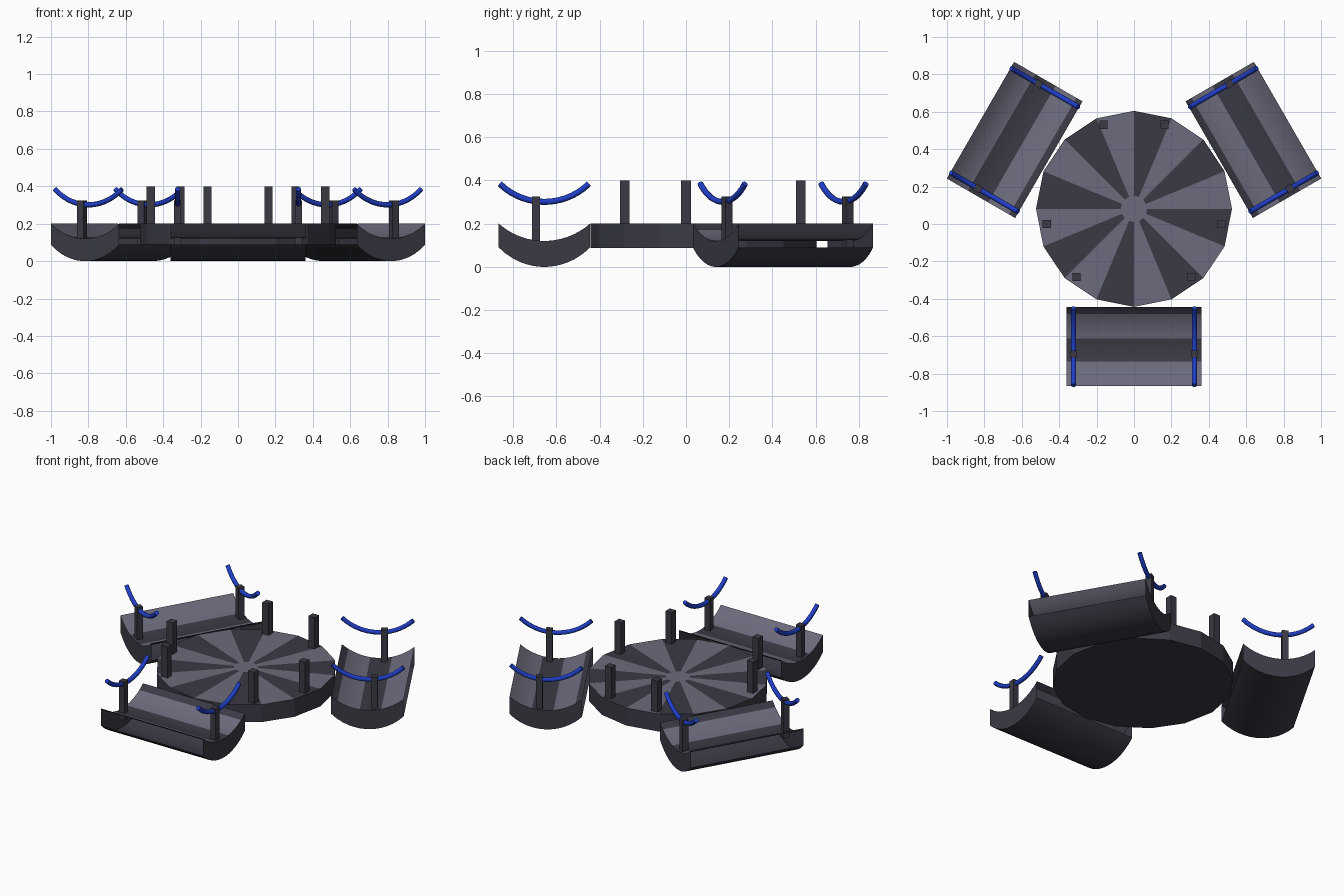
import bpy, bmesh, math
from mathutils import Matrix, Vector

cube = bpy.data.objects.get("Cube")
if cube:
    bpy.data.objects.remove(cube, do_unlink=True)

CENTRE = Vector((0, 0.081, 0))


def material(name, rgb):
    m = bpy.data.materials.new(name)
    m.use_nodes = True
    m.diffuse_color = (*rgb, 1)
    m.node_tree.nodes["Principled BSDF"].inputs["Base Color"].default_value = (*rgb, 1)
    return m


DARK = material("dark slate", (0.043, 0.042, 0.06))
LIGHT = material("light slate", (0.15, 0.145, 0.2))
BLUE = material("royal blue", (0.014, 0.048, 0.56))


def add(name, data, turn, mats):
    """Link an object, turned about the hub."""
    for m in mats:
        data.materials.append(m)
    ob = bpy.data.objects.new(name, data)
    ob.matrix_world = Matrix.Translation(CENTRE) @ Matrix.Rotation(turn, 4, "Z")
    bpy.context.collection.objects.link(ob)
    return ob


def mesh_object(name, bm, turn, mats):
    me = bpy.data.meshes.new(name)
    bm.to_mesh(me)
    bm.free()
    return add(name, me, turn, mats)


def post(name, x, y, size, z0, z1, turn=0):
    bm = bmesh.new()
    bmesh.ops.create_cube(bm, size=1, matrix=Matrix.Translation((x, y, (z0 + z1) / 2))
                          @ Matrix.Diagonal((size, size, z1 - z0, 1)))
    mesh_object(name, bm, turn, [DARK])


MID, HALF = -0.737, 0.211     # centre line and half width of a trough
LENGTH = 0.36                 # half length of a trough


def sag(y, low, rise):
    """Height of a circular arc hanging between the trough edges."""
    r = (HALF ** 2 + rise ** 2) / (2 * rise)
    return low + r - math.sqrt(r * r - (y - MID) ** 2)


# Round platform: sixteen sides with alternating wedges
SIDES, RADIUS, HUB = 16, 0.524, 0.07
bm = bmesh.new()


def ring(r, z):
    return [bm.verts.new((r * math.cos(math.tau * k / SIDES),
                          r * math.sin(math.tau * k / SIDES), z)) for k in range(SIDES)]


base, rim, hub = ring(RADIUS, 0.088), ring(RADIUS, 0.2), ring(HUB, 0.2)
bm.faces.new(base[::-1])
bm.faces.new(hub).material_index = 1
for k in range(SIDES):
    n = (k + 1) % SIDES
    bm.faces.new((base[k], base[n], rim[n], rim[k]))
    bm.faces.new((rim[k], rim[n], hub[n], hub[k])).material_index = 1 - k % 2
mesh_object("round_platform", bm, 0, [DARK, LIGHT])

# Upright posts around the platform
for side, sign in (("left", 1), ("right", -1)):
    for place, x, y in (("back", 0.163, 0.45), ("middle", 0.467, -0.081), ("front", 0.307, -0.365)):
        post(f"platform_post_{place}_{side}", sign * x, y, 0.044, 0.2, 0.4)

# Stripe edges across a trough, each stripe cut into short strips
edges = [MID - HALF, -0.817, -0.692, -0.563, MID + HALF]
CUTS = 4
ys = [a + (b - a) * i / CUTS for a, b in zip(edges, edges[1:]) for i in range(CUTS)] + [edges[-1]]


def trough(label, turn):
    # Striped upper sheet, lower shell and end walls; the long sides stay open
    for part, low, rise, striped in (("seat", 0.12, 0.08, True), ("shell", 0.0, 0.09, False)):
        bm = bmesh.new()
        rows = [[bm.verts.new((x, y, sag(y, low, rise))) for x in (-LENGTH, LENGTH)] for y in ys]
        for i, (a, b) in enumerate(zip(rows, rows[1:])):
            order = (a[0], a[1], b[1], b[0]) if striped else (a[0], b[0], b[1], a[1])
            f = bm.faces.new(order)
            f.smooth = True
            f.material_index = int(striped and (i // CUTS) % 2 == 0)
        mesh_object(f"trough_{part}_{label}", bm, turn, [DARK, LIGHT])
    bm = bmesh.new()
    for x in (-LENGTH, LENGTH):
        top = [bm.verts.new((x, y, sag(y, 0.12, 0.08))) for y in ys]
        bottom = [bm.verts.new((x, y, sag(y, 0.0, 0.09))) for y in ys]
        for i in range(len(ys) - 1):
            quad = (bottom[i], bottom[i + 1], top[i + 1], top[i])
            bm.faces.new(quad if x > 0 else quad[::-1])
    mesh_object(f"trough_ends_{label}", bm, turn, [DARK])

    # Posts carrying curved blue bars
    for side, x in (("a", -0.323), ("b", 0.323)):
        post(f"trough_post_{label}_{side}", x, -0.776, 0.038, 0.08, 0.325, turn)
        cu = bpy.data.curves.new("curved_bar", "CURVE")
        cu.dimensions = "3D"
        cu.bevel_depth = 0.014
        cu.bevel_resolution = 2
        cu.use_fill_caps = True
        count = 17
        sp = cu.splines.new("POLY")
        sp.points.add(count - 1)
        for i, p in enumerate(sp.points):
            y = MID + HALF * 0.98 * (2 * i / (count - 1) - 1)
            p.co = (x, y, sag(y, 0.301, 0.088), 1)
        sp.use_smooth = True
        add(f"curved_bar_{label}_{side}", cu, turn, [BLUE])


for label, degrees in (("front", 0), ("back_left", 120), ("back_right", -120)):
    trough(label, math.radians(degrees))
